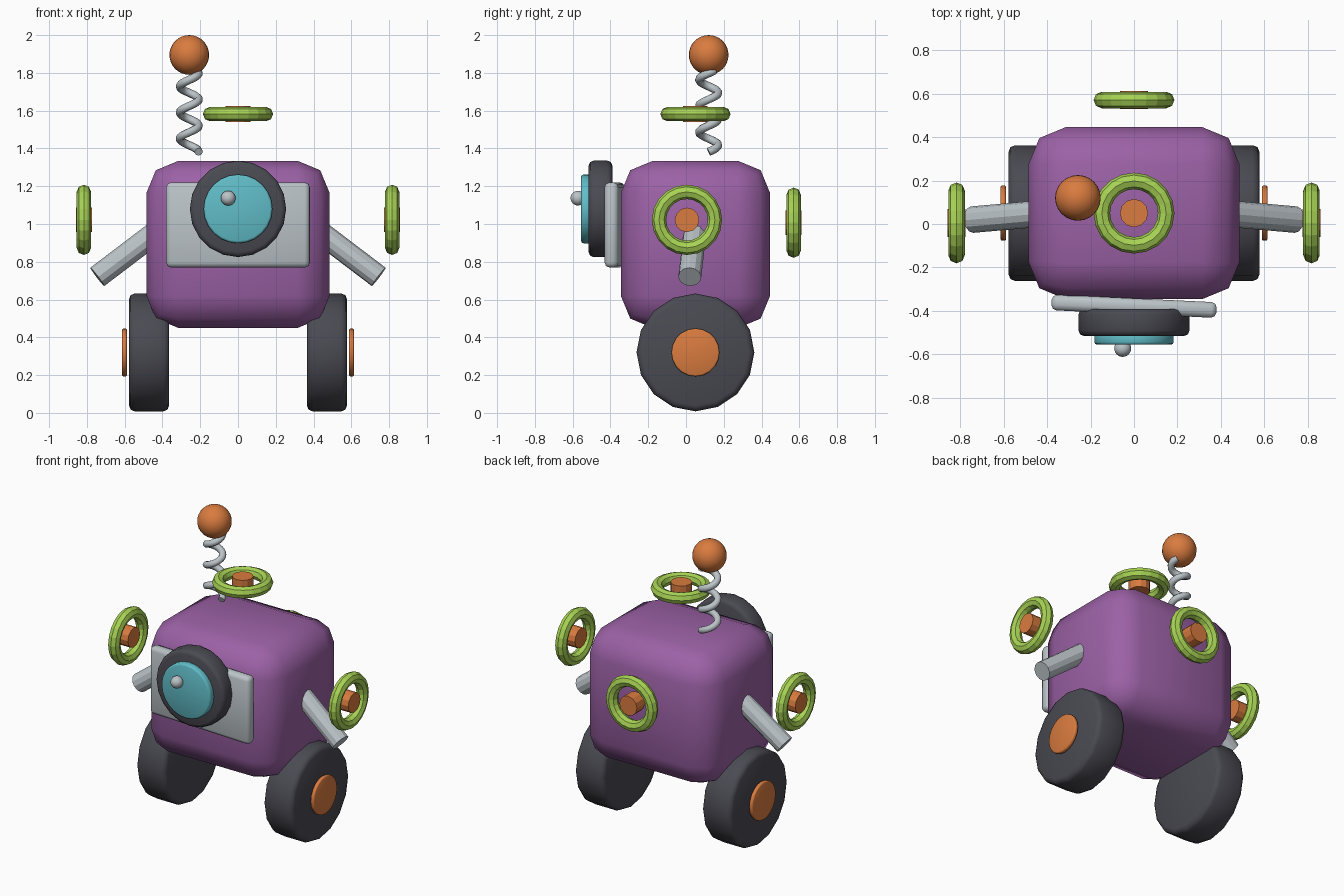
import bpy, math
from mathutils import Vector

if "Cube" in bpy.data.objects:
    bpy.data.objects.remove(bpy.data.objects["Cube"])

def material(name, rgb):
    m = bpy.data.materials.new(name)
    m.diffuse_color = (*rgb, 1)
    m.use_nodes = True
    m.node_tree.nodes["Principled BSDF"].inputs["Base Color"].default_value = m.diffuse_color
    return m

PURPLE = material("purple", (0.33, 0.12, 0.38))
DARK = material("dark rubber", (0.068, 0.068, 0.085))
GREY = material("light grey", (0.50, 0.55, 0.58))
ORANGE = material("orange", (0.70, 0.20, 0.05))
GREEN = material("green", (0.39, 0.65, 0.09))
CYAN = material("cyan", (0.12, 0.51, 0.58))

def finish(name, mat, bevel=0, segments=2, angle=None):
    """Name, colour, bevel and shade the active object."""
    o = bpy.context.object
    o.name = name
    o.data.materials.append(mat)
    if bevel:
        bpy.ops.object.transform_apply(location=False, rotation=False, scale=True)
        b = o.modifiers.new("bevel", 'BEVEL')
        b.width, b.segments = bevel, segments
        b.limit_method, b.angle_limit = 'ANGLE', math.radians(40)
        bpy.ops.object.modifier_apply(modifier=b.name)
    if angle:
        bpy.ops.object.shade_smooth_by_angle(angle=math.radians(angle))
    return o

def box(name, mat, loc, size, rot=(0, 0, 0), **kw):
    bpy.ops.mesh.primitive_cube_add(size=1, location=loc, rotation=rot)
    bpy.context.object.scale = size
    return finish(name, mat, **kw)

def rod(name, mat, start, end, radius, sides, **kw):
    a, b = Vector(start), Vector(end)
    d = b - a
    bpy.ops.mesh.primitive_cylinder_add(vertices=sides, radius=radius, depth=d.length,
                                        location=(a + b) / 2,
                                        rotation=d.to_track_quat('Z', 'Y').to_euler())
    return finish(name, mat, **kw)

def ball(name, mat, loc, radius):
    bpy.ops.mesh.primitive_uv_sphere_add(segments=24, ring_count=16, radius=radius, location=loc)
    return finish(name, mat, angle=60)

def ring_with_knob(name, centre, axis):
    """Green ring floating around an orange knob."""
    c, a = Vector(centre), Vector(axis)
    bpy.ops.mesh.primitive_torus_add(major_segments=20, minor_segments=8, major_radius=0.148,
                                     minor_radius=0.038, location=c,
                                     rotation=a.to_track_quat('Z', 'Y').to_euler())
    finish(name + "_ring", GREEN)
    rod(name + "_knob", ORANGE, c - a * 0.042, c + a * 0.042, 0.065, 12)

# Body
box("body", PURPLE, (0, 0.05, 0.892), (0.97, 0.79, 0.885), bevel=0.17, angle=60)

# Face plate, lens and eye
box("face_plate", GREY, (0, -0.378, 0.995), (0.76, 0.072, 0.45),
    rot=(0, 0, math.radians(-2.7)), bevel=0.025, angle=50)
rod("lens_housing", DARK, (0, -0.39, 1.08), (0, -0.515, 1.08), 0.255, 20, bevel=0.025, angle=50)
rod("eye", CYAN, (0, -0.50, 1.08), (0, -0.555, 1.08), 0.182, 24, bevel=0.012, angle=50)
ball("eye_glint", GREY, (-0.052, -0.572, 1.137), 0.039)

# Wheels, hubs, arms and side rings
for side, s in (("left", -1), ("right", 1)):
    rod(side + "_wheel", DARK, (s * 0.365, 0.05, 0.32), (s * 0.577, 0.05, 0.32),
        0.312, 16, bevel=0.03, angle=50)
    rod(side + "_hub", ORANGE, (s * 0.588, 0.05, 0.32), (s * 0.614, 0.05, 0.32),
        0.127, 20, bevel=0.008, angle=50)
    rod(side + "_arm", GREY, (s * 0.35, 0.055, 1.02), (s * 0.745, 0.02, 0.72), 0.061, 12, angle=20)
    ring_with_knob(side, (s * 0.816, 0.005, 1.022), (s, 0, 0))

# Back and top rings
ring_with_knob("back", (0, 0.57, 1.007), (0, 1, 0))
ring_with_knob("top", (0, 0.05, 1.582), (0, 0, 1))

# Antenna spring: a helix swept as a round tube
TURNS, STEPS = 3.1, 75
curve = bpy.data.curves.new("antenna_spring", 'CURVE')
curve.dimensions = '3D'
curve.bevel_depth, curve.bevel_resolution = 0.022, 2
curve.use_fill_caps = True
path = curve.splines.new('POLY')
path.points.add(STEPS)
for i, p in enumerate(path.points):
    t = i / STEPS
    a = t * TURNS * 2 * math.pi
    p.co = (-0.258 + 0.05 * math.cos(a), 0.12 + 0.05 * math.sin(a), 1.382 + 0.43 * t, 1)
spring = bpy.data.objects.new("antenna_spring", curve)
bpy.context.collection.objects.link(spring)
bpy.ops.object.select_all(action='DESELECT')
spring.select_set(True)
bpy.context.view_layer.objects.active = spring
bpy.ops.object.convert(target='MESH')
finish("antenna_spring", GREY, angle=60)

# Antenna ball
ball("antenna_ball", ORANGE, (-0.258, 0.12, 1.895), 0.105)
